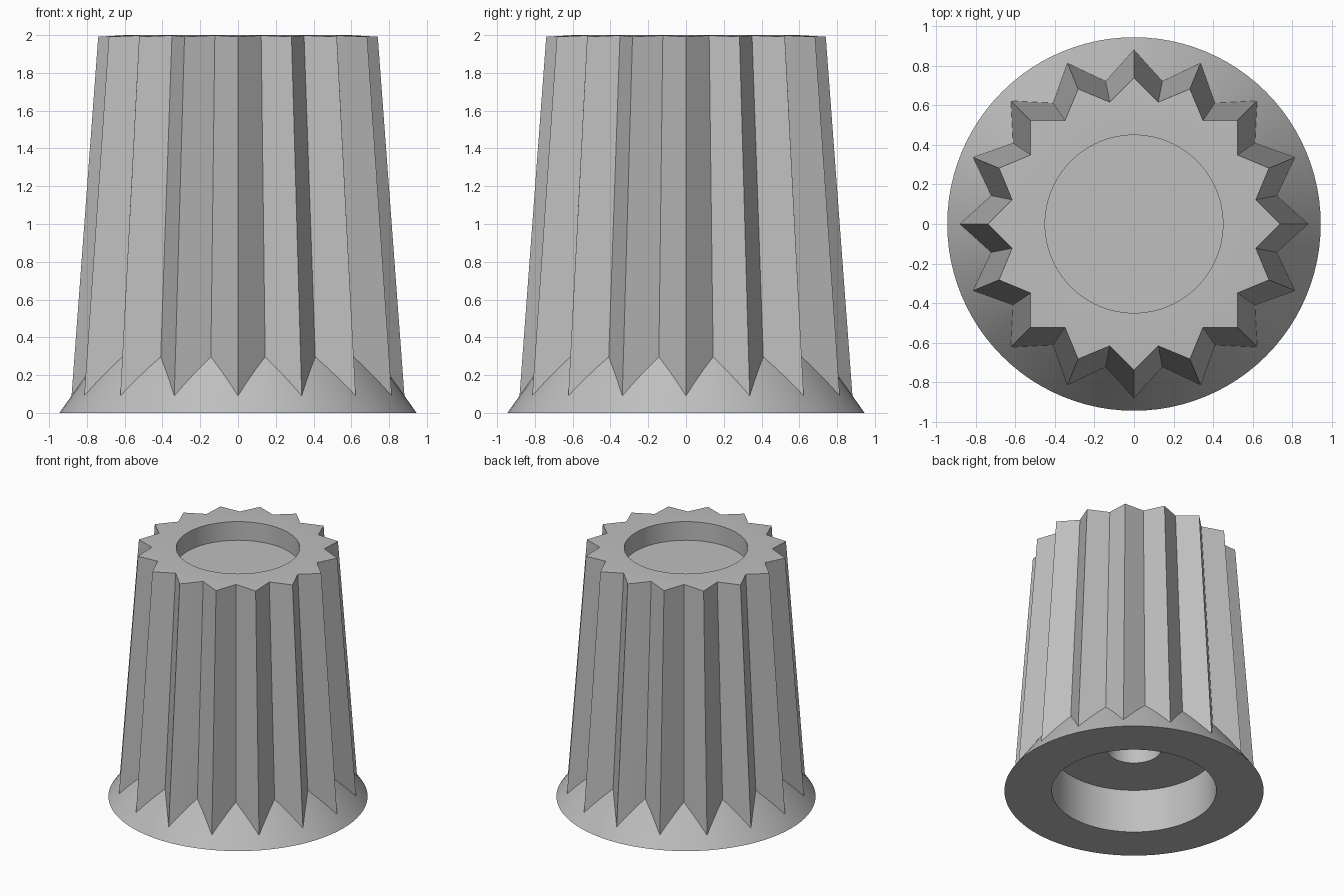
import bpy
import bmesh
from math import cos, sin, pi
from mathutils import Vector

cube = bpy.data.objects.get("Cube")
if cube:
    bpy.data.objects.remove(cube, do_unlink=True)

SEGS = 96      # points around every ring
TEETH = 16
HEIGHT = 2.0
CROWN_R = 0.595

grey = bpy.data.materials.new("light grey plastic")
grey.use_nodes = True
colour = (0.52, 0.52, 0.52, 1)
grey.diffuse_color = colour
grey.node_tree.nodes["Principled BSDF"].inputs["Base Color"].default_value = colour


def circle(r, z):
    return [Vector((r * cos(2 * pi * i / SEGS), r * sin(2 * pi * i / SEGS), z))
            for i in range(SEGS)]


def star(tip, z, slope=0.0):
    """Outline of four overlapping squares, with an optional sloping rim."""
    valley = tip * cos(pi / 4) / cos(pi / 4 - pi / TEETH)
    corners = []
    for k in range(2 * TEETH):
        r = valley if k % 2 else tip
        a = pi * k / TEETH
        corners.append(Vector((r * cos(a), r * sin(a), z - slope * (r - CROWN_R))))
    step = SEGS // len(corners)
    return [c.lerp(corners[(k + 1) % len(corners)], j / step)
            for k, c in enumerate(corners) for j in range(step)]


def loft(name, rings, cap_end=True):
    """Skin a list of rings, closing the last one with a flat face."""
    bm = bmesh.new()
    loops = [[bm.verts.new(p) for p in ring] for ring in rings]
    for a, b in zip(loops, loops[1:]):
        for i in range(SEGS):
            j = (i + 1) % SEGS
            bm.faces.new((a[i], a[j], b[j], b[i]))
    if cap_end:
        bm.faces.new(loops[-1])
    mesh = bpy.data.meshes.new(name)
    bm.to_mesh(mesh)
    bm.free()
    mesh.materials.append(grey)
    obj = bpy.data.objects.new(name, mesh)
    bpy.context.collection.objects.link(obj)
    bpy.ops.object.select_all(action="DESELECT")
    obj.select_set(True)
    bpy.context.view_layer.objects.active = obj
    bpy.ops.object.shade_smooth_by_angle(angle=pi / 9)
    return obj


# Tapered ridged grip, with a shallow round recess in the top
loft("ridged_grip", [
    star(0.885, 0.04),
    star(0.74, HEIGHT, slope=0.06),
    circle(CROWN_R, HEIGHT),
    circle(0.45, HEIGHT),
    circle(0.45, HEIGHT - 0.15),
])

# Flared skirt, with the stepped hollow and shaft hole underneath
loft("flared_skirt", [
    circle(0.2, 1.5),
    circle(0.2, 0.35),
    circle(0.6, 0.35),
    circle(0.6, 0),
    circle(0.945, 0),
    circle(0.6, 0.49),
], cap_end=False)

# Blind end of the shaft hole
loft("shaft_hole_end", [circle(0.2, 1.5)[::-1], circle(0.1, 1.5)[::-1]])
